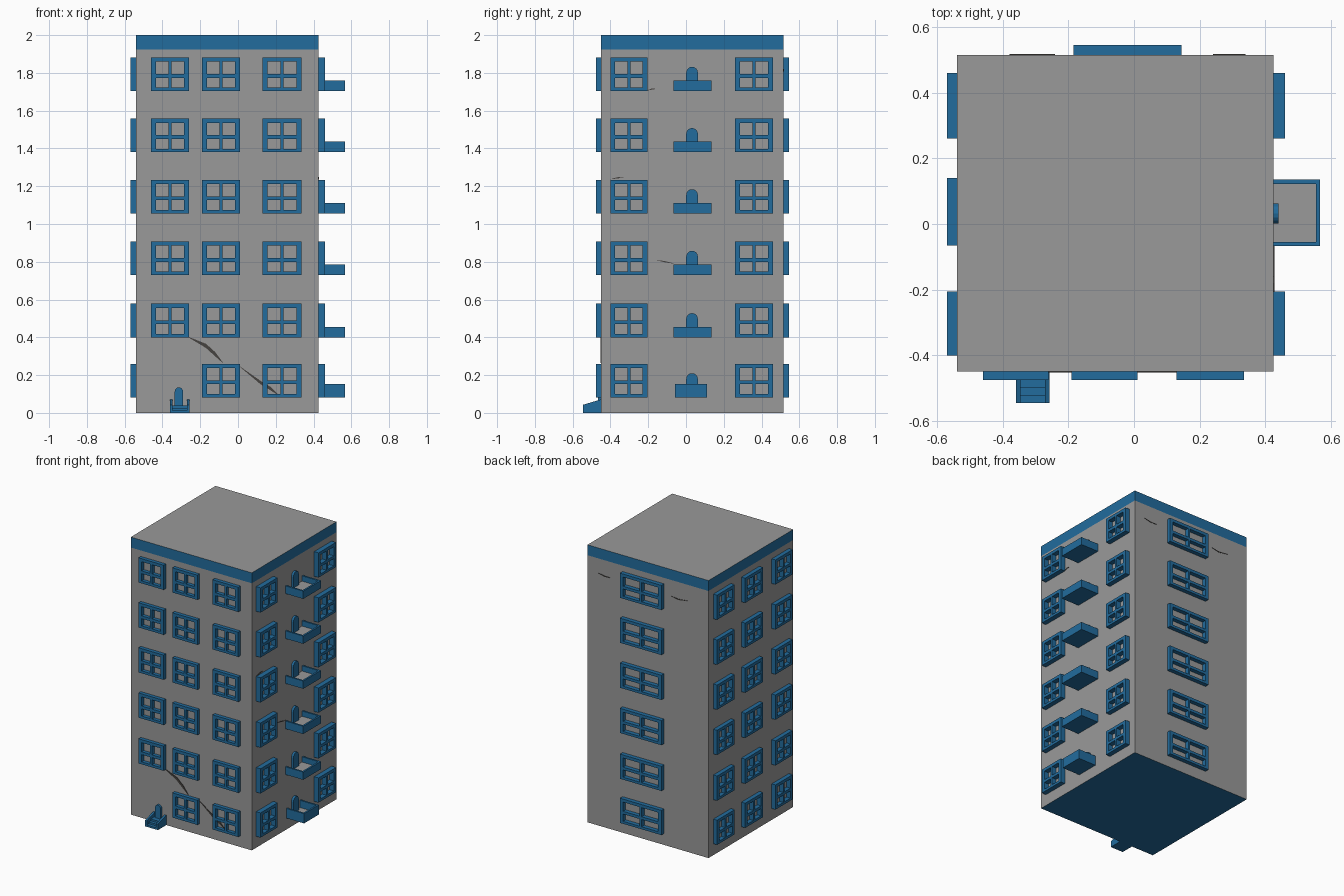
import bpy, bmesh, math
from mathutils import Matrix, Vector

default_cube = bpy.data.objects.get("Cube")
if default_cube:
    bpy.data.objects.remove(default_cube, do_unlink=True)


def make_material(name, colour):
    material = bpy.data.materials.new(name)
    material.use_nodes = True
    material.diffuse_color = (*colour, 1)
    material.node_tree.nodes["Principled BSDF"].inputs["Base Color"].default_value = (*colour, 1)
    return material


grey = make_material("wall grey", (0.32, 0.32, 0.32))
blue = make_material("trim blue", (0.016, 0.15, 0.34))
dark = make_material("crack dark grey", (0.06, 0.055, 0.05))

LEFT, RIGHT, FRONT, BACK, TOP = -0.54, 0.425, -0.45, 0.515, 2.0
BAND_BOTTOM = 1.925
SINK = 0.005  # how far fittings reach into the wall


def wall_frame(along, out, origin):
    """Matrix from wall space (along, up, outward) to world space."""
    axes = Matrix((along, (0, 0, 1), out)).transposed().to_4x4()
    return Matrix.Translation(origin) @ axes


WALLS = {
    "front": wall_frame((1, 0, 0), (0, -1, 0), (0, FRONT, 0)),
    "right": wall_frame((0, 1, 0), (1, 0, 0), (RIGHT, 0, 0)),
    "back": wall_frame((-1, 0, 0), (0, 1, 0), (0, BACK, 0)),
    "left": wall_frame((0, -1, 0), (-1, 0, 0), (LEFT, 0, 0)),
}


def finish(name, bm, materials, matrix=Matrix()):
    bmesh.ops.recalc_face_normals(bm, faces=bm.faces)
    mesh = bpy.data.meshes.new(name)
    bm.to_mesh(mesh)
    bm.free()
    for material in materials:
        mesh.materials.append(material)
    obj = bpy.data.objects.new(name, mesh)
    obj.matrix_world = matrix
    bpy.context.collection.objects.link(obj)
    return obj


def thicken(bm, height):
    """Close a flat sheet into a solid of the given height."""
    result = bmesh.ops.extrude_face_region(bm, geom=bm.faces[:], use_keep_orig=True)
    moved = [v for v in result["geom"] if isinstance(v, bmesh.types.BMVert)]
    bmesh.ops.translate(bm, verts=moved, vec=(0, 0, height))


def add_box(bm, low, high):
    low, high = Vector(low), Vector(high)
    matrix = Matrix.Translation((low + high) / 2) @ Matrix.Diagonal((*(high - low), 1))
    return bmesh.ops.create_cube(bm, size=1, matrix=matrix)["verts"]


def window(name, wall, start, end, bottom, depth, height=0.178):
    """Four-pane frame cut from a grid of bars and openings."""
    side, bar = 0.025, 0.008
    middle, sill = (start + end) / 2, bottom + 0.45 * height
    us = [start, start + side, middle - bar, middle + bar, end - side, end]
    vs = [bottom, bottom + 0.018, sill - 0.01, sill + 0.01, bottom + height - 0.022, bottom + height]
    bm = bmesh.new()
    grid = [[bm.verts.new((u, v, -SINK)) for u in us] for v in vs]
    for row in range(len(vs) - 1):
        for col in range(len(us) - 1):
            if row % 2 and col % 2:
                continue  # glass opening
            bm.faces.new((grid[row][col], grid[row][col + 1],
                          grid[row + 1][col + 1], grid[row + 1][col]))
    thicken(bm, depth + SINK)
    finish(name, bm, [blue], WALLS[wall])


def arched_door(name, wall, centre, width, bottom, top, depth):
    radius = width / 2
    points = [(centre - radius, bottom), (centre + radius, bottom)]
    steps = 8
    for i in range(steps + 1):
        angle = math.pi * i / steps
        points.append((centre + radius * math.cos(angle),
                       top - radius + radius * math.sin(angle)))
    bm = bmesh.new()
    bm.faces.new([bm.verts.new((u, v, -SINK)) for u, v in points])
    thicken(bm, depth + SINK)
    finish(name, bm, [blue], WALLS[wall])


def balcony(name, start, end, bottom, height):
    """Open tray with a grey floor."""
    rim, reach = 0.018, 0.142
    bm = bmesh.new()
    add_box(bm, (start, bottom, -rim), (end, bottom + height, reach))
    bm.normal_update()
    floor = max(bm.faces, key=lambda f: f.normal.y)
    bmesh.ops.inset_region(bm, faces=[floor], thickness=rim)
    rim_ring = bmesh.ops.extrude_discrete_faces(bm, faces=[floor])
    floor = rim_ring["faces"][0]
    bmesh.ops.translate(bm, verts=floor.verts, vec=(0, rim - height, 0))
    floor.material_index = 1
    finish(name, bm, [blue, grey], WALLS["right"])


def crack(name, wall, points, width):
    """Tapering thin plate that follows a broken line."""
    bm = bmesh.new()
    last = len(points) - 1
    pairs = []
    for i, (u, v) in enumerate(points):
        half = width * (0.15 + math.sin(math.pi * i / last)) / 2
        pairs.append([bm.verts.new((u, v + s * half, -SINK)) for s in (-1, 1)])
    for a, b in zip(pairs, pairs[1:]):
        bm.faces.new((a[0], b[0], b[1], a[1]))
    thicken(bm, SINK + 0.003)
    finish(name, bm, [dark], WALLS[wall])


# Tower: grey walls and roof, blue top band and underside
bm = bmesh.new()
add_box(bm, (LEFT, FRONT, 0), (RIGHT, BACK, TOP))
bmesh.ops.bisect_plane(bm, geom=bm.verts[:] + bm.edges[:] + bm.faces[:],
                       plane_co=(0, 0, BAND_BOTTOM), plane_no=(0, 0, 1))
bm.normal_update()
for face in bm.faces:
    in_band = face.calc_center_median().z > BAND_BOTTOM and face.normal.z < 0.5
    if in_band or face.normal.z < -0.5:
        face.material_index = 1
finish("tower", bm, [grey, blue])

# Windows on every storey: start and end along each wall
LAYOUT = {
    "front": (0.026, [(-0.46, -0.26), (-0.19, 0.01), (0.13, 0.335)]),
    "right": (0.035, [(-0.4, -0.205), (0.26, 0.46)]),
    "back": (0.03, [(-0.145, 0.185)]),
    "left": (0.03, [(-0.46, -0.26), (-0.14, 0.065), (0.205, 0.4)]),
}
STOREYS = [0.082, 0.4, 0.73, 1.056, 1.38, 1.704]
for storey, bottom in enumerate(STOREYS):
    for wall, (depth, spans) in LAYOUT.items():
        for column, (start, end) in enumerate(spans):
            if wall == "front" and storey == 0 and column == 0:
                continue  # the entrance is here
            window(f"{wall}_window_{storey}_{column}", wall, start, end, bottom, depth)

    # Balcony and its door
    ground = storey == 0
    balcony(f"balcony_{storey}", -0.057 if ground else -0.067, 0.11 if ground else 0.135,
            bottom, 0.07 if ground else 0.056)
    arched_door(f"balcony_door_{storey}", "right", 0.032, 0.062,
                bottom + 0.01, bottom + 0.128, 0.016)

# Entrance door and stairs
STAIR_LEFT, STAIR_RIGHT, REACH, CHEEK = -0.36, -0.257, 0.095, 0.014
arched_door("entrance_door", "front", -0.313, 0.044, 0, 0.135, 0.016)

bm = bmesh.new()
STEPS = 3
for i in range(STEPS):
    add_box(bm, (STAIR_LEFT + CHEEK, 0, -SINK),
            (STAIR_RIGHT - CHEEK, 0.013 * (i + 1), REACH - 0.023 * i))
finish("entrance_steps", bm, [blue], WALLS["front"])

for name, start in (("right", STAIR_LEFT), ("left", STAIR_RIGHT - CHEEK)):
    bm = bmesh.new()
    for v in add_box(bm, (start, 0, -SINK), (start + CHEEK, 0.073, REACH)):
        if v.co.y > 0.05 and v.co.z > 0:
            v.co.y = 0.043  # slope the top down to the street
    finish(f"stair_cheek_{name}", bm, [blue], WALLS["front"])

# Cracks in the walls
crack("front_crack_upper", "front", [(-0.26, 0.4), (-0.17, 0.355), (-0.12, 0.31), (-0.08, 0.265)], 0.022)
crack("front_crack_lower", "front", [(0.01, 0.245), (0.12, 0.16), (0.17, 0.13), (0.22, 0.09)], 0.018)
crack("right_crack_low", "right", [(-0.16, 0.81), (-0.11, 0.8), (-0.06, 0.79)], 0.006)
crack("right_crack_middle", "right", [(-0.4, 1.237), (-0.36, 1.245), (-0.33, 1.245)], 0.006)
crack("right_crack_top", "right", [(-0.21, 1.705), (-0.18, 1.715), (-0.16, 1.715)], 0.006)
crack("back_crack_left", "back", [(-0.34, 1.82), (-0.29, 1.81), (-0.24, 1.81)], 0.006)
crack("back_crack_right", "back", [(0.24, 1.81), (0.3, 1.8), (0.38, 1.81)], 0.006)
